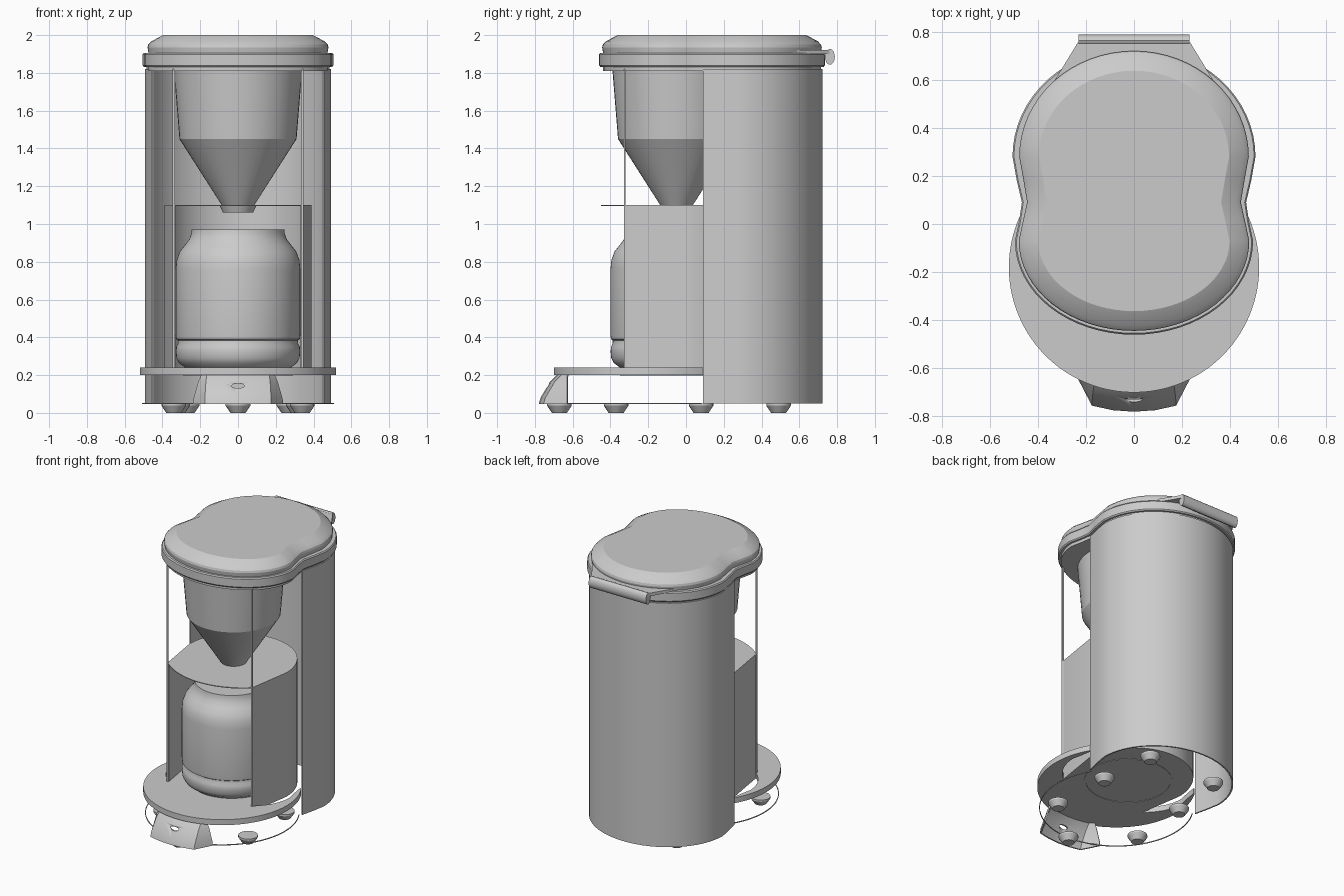
import bpy, bmesh, math
from math import sin, cos, pi, radians

cube = bpy.data.objects.get("Cube")
if cube:
    bpy.data.objects.remove(cube, do_unlink=True)

grey = bpy.data.materials.new("light grey")
grey.use_nodes = True
COLOR = (0.6, 0.6, 0.6, 1)
grey.diffuse_color = COLOR
grey.node_tree.nodes["Principled BSDF"].inputs["Base Color"].default_value = COLOR


def loft(name, rings, sharp=30):
    """Closed solid through matching rings of points, capped at both ends."""
    bm = bmesh.new()
    rows = [[bm.verts.new(p) for p in ring] for ring in rings]
    n = len(rows[0])
    for a, b in zip(rows, rows[1:]):
        for i in range(n):
            j = (i + 1) % n
            bm.faces.new((a[i], a[j], b[j], b[i]))
    bm.faces.new(rows[0][::-1])
    bm.faces.new(rows[-1])
    bmesh.ops.recalc_face_normals(bm, faces=bm.faces)
    mesh = bpy.data.meshes.new(name)
    bm.to_mesh(mesh)
    bm.free()
    mesh.materials.append(grey)
    obj = bpy.data.objects.new(name, mesh)
    bpy.context.collection.objects.link(obj)
    bpy.ops.object.select_all(action='DESELECT')
    obj.select_set(True)
    bpy.context.view_layer.objects.active = obj
    bpy.ops.object.shade_smooth_by_angle(angle=radians(sharp))
    return obj


def at(points, z):
    return [(x, y, z) for x, y in points]


def prism(name, points, z0, z1):
    return loft(name, [at(points, z0), at(points, z1)])


def arc(r, cy, a0, a1, n=40, ry=None):
    angles = [radians(a0 + (a1 - a0) * i / n) for i in range(n + 1)]
    return [(r * cos(a), cy + (ry or r) * sin(a)) for a in angles]


def lathe(name, profile, x=0, y=0, n=48):
    turns = [2 * pi * i / n for i in range(n)]
    return loft(name, [[(x + r * cos(a), y + r * sin(a), z) for a in turns] for r, z in profile])


def strip(path, thick):
    """Outline of a thin wall that follows an open path."""
    inner = []
    for i, (x, y) in enumerate(path):
        ax, ay = path[max(i - 1, 0)]
        bx, by = path[min(i + 1, len(path) - 1)]
        d = math.hypot(bx - ax, by - ay)
        inner.append((x - (by - ay) / d * thick, y + (bx - ax) / d * thick))
    return path + inner[::-1]


def mirror(points):
    return [(-x, y) for x, y in points[::-1]]


# Two-lobed body outline, counter-clockwise from the right waist
WAIST = [(0.478, 0.01), (0.466, 0.09), (0.487, 0.18)]


def back_lobe(inset, squeeze=0):
    return arc(0.505 - inset - squeeze, 0.28, 0, 180, 32, 0.455 - inset)


def front_lobe(inset, a0, a1):
    return arc(0.495 - inset, -0.07, a0, a1, 32, 0.39 - inset)


def body(inset, squeeze=0):
    right = [(x - inset - squeeze * i / 2, y) for i, (x, y) in enumerate(WAIST)]
    return right + back_lobe(inset, squeeze) + mirror(right) + front_lobe(inset, 180, 360)


# Lid: lip, rim band, sloping crown with a flat top
prism("lid_lip", body(0.02), 1.81, 1.835)
loft("lid_rim", [at(body(i), z) for i, z in
                 ((0.006, 1.832), (0, 1.84), (0, 1.898), (0.006, 1.906))])
loft("lid_crown", [at(body(i, 0.012), z) for i, z in
                   ((0.022, 1.9), (0.016, 1.935), (0.02, 1.95), (0.038, 1.968), (0.098, 2.0))], 22)

# Hinge tab and rounded hinge bar
prism("hinge_tab", [(-0.34, 0.58), (0.34, 0.58), (0.23, 0.76), (-0.23, 0.76)], 1.9, 1.922)
bar = arc(0.026, 1.885, 0, 337.5, 15, 0.042)
loft("hinge_bar", [[(x, 0.762 + y, z) for y, z in bar] for x in (-0.23, 0.23)])

# Curved rear column, open toward the front and below
side = [(x - 0.012, y) for x, y in WAIST[1:]]
prism("rear_column", strip(side + back_lobe(0.012) + mirror(side), 0.01), 0.05, 1.82)

# Shield around the jug: straight sides, round back, open front, shelf on top
shield = [(0.34, -0.32)] + arc(0.39, 0, 0, 180) + [(-0.34, -0.32)]
prism("jug_shield", strip(shield, 0.01), 0.24, 1.1)
prism("shield_shelf", shield + arc(0.51, 0.06, 230, 310, 24), 1.094, 1.1)

# Slim front posts, wider where they edge the shield
for s, label in ((1, "left"), (-1, "right")):
    for part, y1, z0, z1 in (("post_", -0.32, 1.1, 1.82), ("shield_edge_", -0.306, 0.24, 1.1)):
        prism(part + label, [(s * 0.333, -0.328), (s * 0.346, -0.328),
                             (s * 0.346, y1), (s * 0.333, y1)], z0, z1)

# Filter funnel and nozzle
lathe("filter_funnel", [(0.08, 1.09), (0.31, 1.45)], y=-0.05)
lathe("funnel_cup", [(0.31, 1.45), (0.34, 1.82)], y=-0.05)
lathe("funnel_nozzle", [(0.08, 1.06), (0.098, 1.1)], y=-0.05)

# Jug
lathe("jug", [(0.28, 0.24), (0.312, 0.264), (0.326, 0.29), (0.329, 0.325), (0.327, 0.35),
              (0.319, 0.365), (0.318, 0.384), (0.327, 0.39), (0.33, 0.41), (0.33, 0.6),
              (0.33, 0.76), (0.325, 0.81), (0.308, 0.855), (0.28, 0.89), (0.258, 0.92),
              (0.247, 0.95), (0.245, 0.97)], y=-0.07, n=64)

# Base plate: round tray with crescent gaps between the shield and the side wings
BASE_Y, BASE_R = -0.18, 0.52
prism("base_plate", arc(BASE_R, BASE_Y, 195.6, 344.4) + shield, 0.2, 0.24)
wing = arc(BASE_R, BASE_Y, -15.6, 31.3, 24) + [(0.436, 0.09), (0.448, 0.01)] + front_lobe(0.03, 0, -44)
prism("base_wing_left", wing, 0.2, 0.24)
prism("base_wing_right", mirror(wing), 0.2, 0.24)
prism("underside_ring", strip(arc(0.29, -0.06, 0, 359.5, 48), 0.012), 0.197, 0.201)
prism("bottom_ring", strip(arc(0.508, BASE_Y, 149, 391, 60), 0.005), 0.047, 0.053)


# Flared front bracket with a slot
def bracket_ring(w, half, y_side, y_mid, z):
    right = [(0, y_mid), (half / 2, y_mid + 0.006), (half, y_side), (w, -0.63)]
    return at(strip(mirror(right[1:]) + right, 0.01), z)


bracket = loft("front_bracket", [bracket_ring(0.24, 0.175, -0.755, -0.78, 0.046),
                                 bracket_ring(0.235, 0.175, -0.745, -0.77, 0.08),
                                 bracket_ring(0.21, 0.17, -0.695, -0.72, 0.165),
                                 bracket_ring(0.195, 0.165, -0.66, -0.685, 0.2)])
slot = arc(0.035, 0.143, 0, 337.5, 15, 0.012)
cutter = loft("slot_cutter", [[(x, y, z) for x, z in slot] for y in (-0.9, -0.6)])
cutter.hide_render = True
cutter.hide_viewport = True
cut = bracket.modifiers.new("slot", 'BOOLEAN')
cut.operation = 'DIFFERENCE'
cut.object = cutter

# Feet
FEET = [(0, -0.67)] + [(s * x, y) for x, y in ((0.34, -0.37), (0.32, 0.08), (0.27, 0.49)) for s in (1, -1)]
for i, (x, y) in enumerate(FEET):
    lathe("foot_%d" % (i + 1), [(0.04, 0), (0.065, 0.038), (0.065, 0.05)], x, y, 20)
